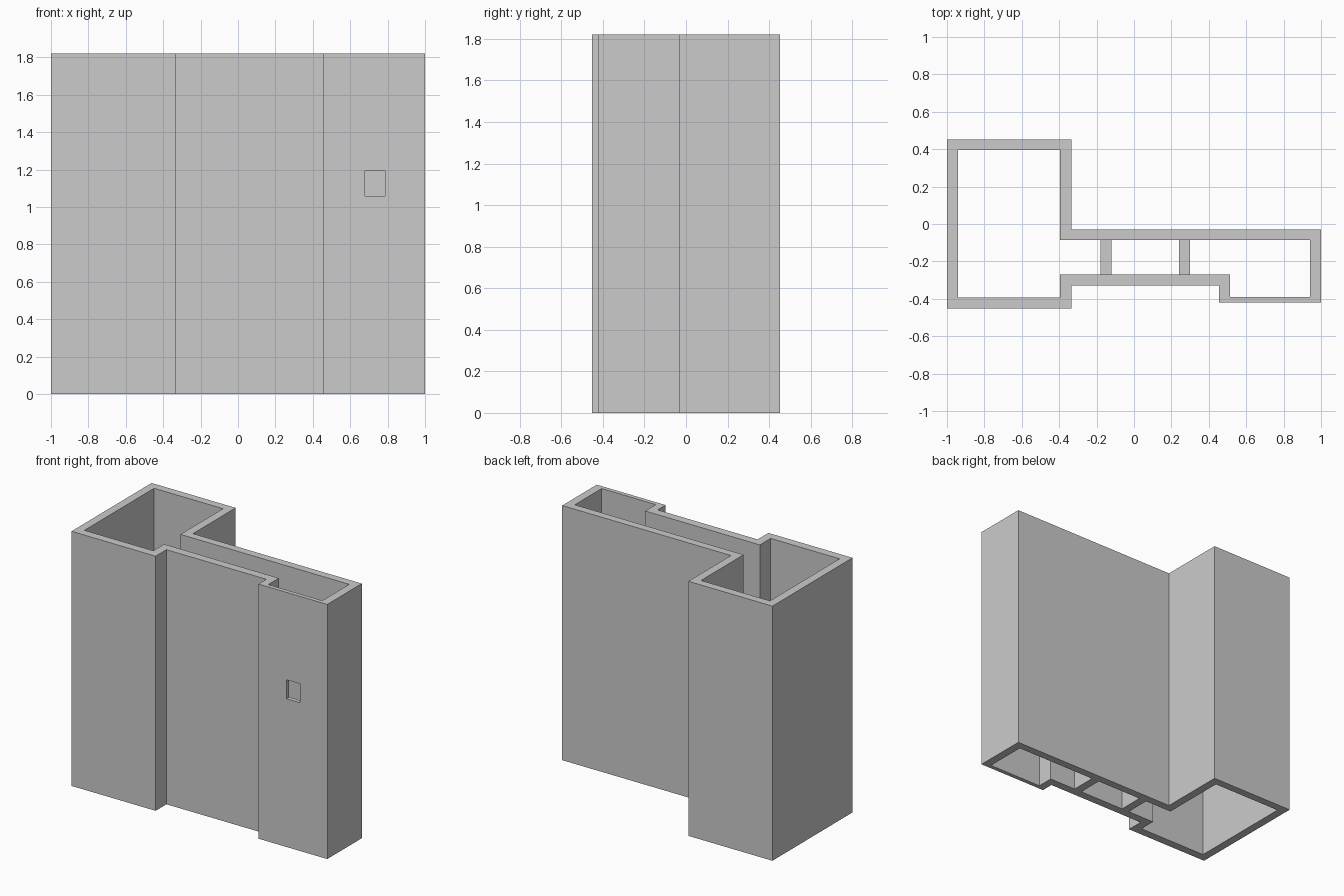
import bpy, bmesh

if "Cube" in bpy.data.objects:
    bpy.data.objects.remove(bpy.data.objects["Cube"])

HEIGHT = 1.82

# Floor plan: matching outer and inner corners of the wall ring
OUTER = [(-1, -.452), (-.335, -.452), (-.335, -.33), (.455, -.33), (.455, -.42),
         (1, -.42), (1, -.03), (-.335, -.03), (-.335, .452), (-1, .452)]
INNER = [(-.94, -.392), (-.395, -.392), (-.395, -.27), (.512, -.27), (.512, -.39),
         (.94, -.39), (.94, -.086), (-.395, -.086), (-.395, .395), (-.94, .395)]


def finish(name, bm):
    bmesh.ops.recalc_face_normals(bm, faces=bm.faces)
    mesh = bpy.data.meshes.new(name)
    bm.to_mesh(mesh)
    bm.free()
    obj = bpy.data.objects.new(name, mesh)
    bpy.context.collection.objects.link(obj)
    return obj


def box(name, lo, hi):
    bm = bmesh.new()
    bmesh.ops.create_cube(bm, size=1)
    for v in bm.verts:
        v.co = [(a + b) / 2 + c * (b - a) for a, b, c in zip(lo, hi, v.co)]
    return finish(name, bm)


# Outer walls: open ring with top and bottom rims
bm = bmesh.new()
loops = [[bm.verts.new((x, y, z)) for x, y in plan]
         for plan, z in ((OUTER, 0), (OUTER, HEIGHT), (INNER, HEIGHT), (INNER, 0))]
n = len(OUTER)
for k in range(4):
    a, b = loops[k], loops[(k + 1) % 4]
    for i in range(n):
        j = (i + 1) % n
        bm.faces.new((a[i], a[j], b[j], b[i]))
walls = finish("walls", bm)

# Small window through the thin front panel
cutter = box("window_cutter", (.678, -.5, 1.06), (.785, -.3, 1.195))
cutter.hide_render = True
cutter.hide_set(True)
cut = walls.modifiers.new("window", 'BOOLEAN')
cut.operation = 'DIFFERENCE'
cut.solver = 'EXACT'
cut.object = cutter

# Low partitions across the corridor
for name, x in (("left_partition", -.18), ("right_partition", .24)):
    box(name, (x, -.27, 0), (x + .06, -.086, 1.1))
